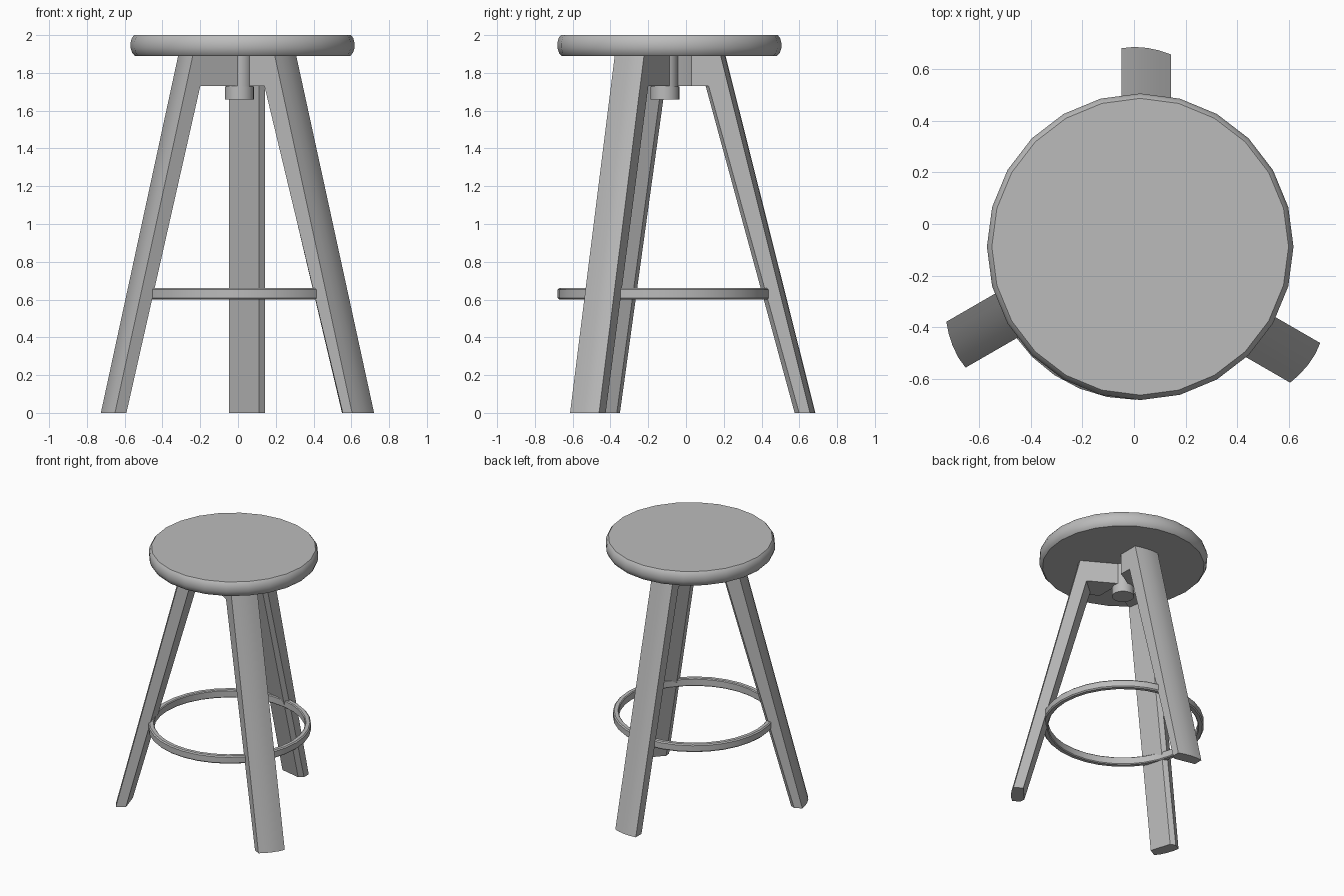
import bpy
import bmesh
from math import cos, sin, pi, radians

cube = bpy.data.objects.get("Cube")
if cube:
    bpy.data.objects.remove(cube, do_unlink=True)

AXIS = (0.007, -0.112)      # centre of legs, ring and post
SEAT = (0.024, -0.088)      # centre of seat

grey = bpy.data.materials.new("plain grey")
grey.use_nodes = True
grey.diffuse_color = (0.5, 0.5, 0.5, 1)
grey.node_tree.nodes["Principled BSDF"].inputs["Base Color"].default_value = (0.5, 0.5, 0.5, 1)


def finish(name, bm, centre, turn=0):
    bmesh.ops.recalc_face_normals(bm, faces=bm.faces)
    mesh = bpy.data.meshes.new(name)
    bm.to_mesh(mesh)
    bm.free()
    mesh.materials.append(grey)
    obj = bpy.data.objects.new(name, mesh)
    bpy.context.collection.objects.link(obj)
    obj.location = (*centre, 0)
    obj.rotation_euler.z = radians(turn)
    bpy.ops.object.select_all(action="DESELECT")
    obj.select_set(True)
    bpy.context.view_layer.objects.active = obj
    bpy.ops.object.shade_smooth_by_angle(angle=radians(32))
    return obj


def bridge(bm, a, b):
    for i in range(len(a)):
        j = (i + 1) % len(a)
        bm.faces.new((a[i], a[j], b[j], b[i]))


def loft(name, low, high, z0, z1, turn):
    """Solid between two matching outlines."""
    bm = bmesh.new()
    a = [bm.verts.new((x, y, z0)) for x, y in low]
    b = [bm.verts.new((x, y, z1)) for x, y in high]
    bridge(bm, a, b)
    bm.faces.new(a)
    bm.faces.new(b)
    return finish(name, bm, AXIS, turn)


def lathe(name, profile, sides, centre, closed=False):
    """Turn a radius/height profile; closed joins its ends instead of capping."""
    bm = bmesh.new()
    rings = [[bm.verts.new((r * cos(2 * pi * i / sides), r * sin(2 * pi * i / sides), z))
              for i in range(sides)] for r, z in profile]
    for a, b in zip(rings, rings[1:]):
        bridge(bm, a, b)
    if closed:
        bridge(bm, rings[-1], rings[0])
    else:
        bm.faces.new(rings[0])
        bm.faces.new(rings[-1])
    return finish(name, bm, centre)


# Round seat with bulging rim
lathe("seat", [(0.57, 1.89), (0.584, 1.905), (0.593, 1.932), (0.593, 1.958),
               (0.586, 1.985), (0.574, 2.0)], 24, SEAT)

# Central post and its end cap
lathe("post", [(0.071, 1.70), (0.071, 1.90)], 24, AXIS)
lathe("post_cap", [(0.077, 1.66), (0.077, 1.727)], 24, AXIS)

# Foot ring
lathe("foot_ring", [(0.528, 0.606), (0.534, 0.60), (0.56, 0.60), (0.568, 0.608),
                    (0.568, 0.652), (0.56, 0.66), (0.534, 0.66), (0.528, 0.654)],
      32, AXIS, closed=True)

# Leg outline: curved outer face, flat inner face, one mitred corner
# each point is (across, outward, inward lean at the top)
LEG = [(-0.055, 0.792, 0.478), (-0.007, 0.797, 0.478), (0.045, 0.793, 0.478),
       (0.092, 0.783, 0.478), (0.136, 0.768, 0.475),
       (0.136, 0.711, 0.526), (0.103, 0.687, 0.517), (-0.055, 0.722, 0.496)]
# Bracket from leg to post, mitred against its neighbour
ARM = [(-0.055, 0.0), (-0.055, 0.28), (0.136, 0.28), (0.136, 0.141), (0.0, 0.062)]

for side, turn in (("back", 0), ("left", -120), ("right", 120)):
    loft(side + "_leg", [(x, y) for x, y, lean in LEG],
         [(x, y - lean) for x, y, lean in LEG], 0, 1.9, turn)
    loft(side + "_bracket", ARM, ARM, 1.73, 1.9, turn)
